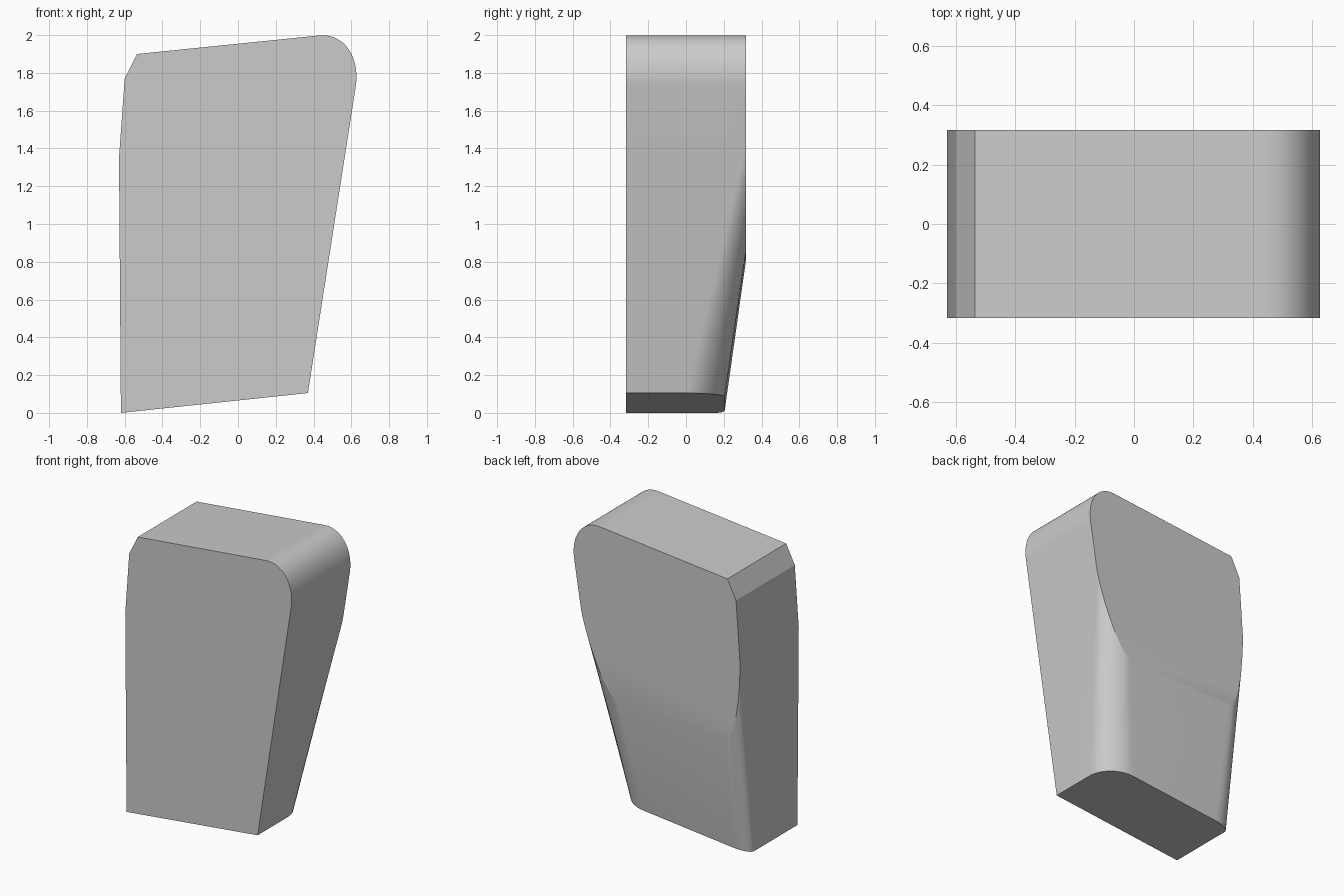
import bpy, bmesh, math
from mathutils import Vector

if "Cube" in bpy.data.objects:
    bpy.data.objects.remove(bpy.data.objects["Cube"])

HALF = 0.317   # half depth
N = 14         # segments per rounded corner


def corner(start, end):
    """Quarter ellipse leaving a side face at start, meeting the back at end."""
    (xs, ys), (xe, ye) = start, end
    return [(xe + (xs - xe) * math.cos(t), ys + (ye - ys) * math.sin(t))
            for t in (i * math.pi / 2 / N for i in range(N + 1))]


def section(left, right, z_of_x):
    """Plan outline: straight front, two rounded back corners."""
    pts = [(left[0][0], -HALF), (right[0][0], -HALF)]
    pts += corner(*right) + corner(*left)[::-1]
    return [(x, y, z_of_x(x)) for x, y in pts]


def bezier(p0, p1, p2, p3, n):
    p0, p1, p2, p3 = map(Vector, (p0, p1, p2, p3))
    return [tuple((1-t)**3*p0 + 3*t*(1-t)**2*p1 + 3*t*t*(1-t)*p2 + t**3*p3)
            for t in (i / n for i in range(n + 1))]


bm = bmesh.new()

# Lower part: tapered loft with rounded back corners
bottom = section(((-0.62, 0.15), (-0.50, 0.205)), ((0.37, 0.0), (0.18, 0.205)),
                 lambda x: (x + 0.62) * 0.106)
top = section(((-0.63, HALF), (-0.51, 0.395)), ((0.575, HALF), (0.37, 0.40)),
              lambda x: 1.35 + (x + 0.63) * 0.058)
lo = [bm.verts.new(p) for p in bottom]
hi = [bm.verts.new(p) for p in top]
bm.faces.new(lo[::-1])
for i in range(len(lo)):
    j = (i + 1) % len(lo)
    bm.faces.new((lo[i], lo[j], hi[j], hi[i]))
bm.faces.new(hi)

# Trim the loft flush with the upper back plane
cut = bmesh.ops.bisect_plane(bm, geom=bm.verts[:] + bm.edges[:] + bm.faces[:], dist=1e-5,
                             plane_co=(0, HALF, 0), plane_no=(0, 1, 0), clear_outer=True)
bmesh.ops.contextual_create(bm, geom=[e for e in cut["geom_cut"]
                                      if isinstance(e, bmesh.types.BMEdge)])
bm.normal_update()
join = [f for f in bm.faces if min(v.co.z for v in f.verts) > 1.3]
bmesh.ops.delete(bm, geom=join, context='FACES_ONLY')

# Upper part: extruded profile with one big rounded corner and one chamfer
zr = 1.35 + 1.205 * 0.058
profile = [(-0.63, 1.35), (0.575, zr)]
profile += bezier((0.622, 1.72), (0.65, 1.885), (0.559, 2.012), (0.43, 1.998), 24)
profile += [(-0.535, 1.9), (-0.60, 1.77)]
front = [bm.verts.new((x, -HALF, z)) for x, z in profile]
back = [bm.verts.new((x, HALF, z)) for x, z in profile]
bm.faces.new(front)
bm.faces.new(back[::-1])
for i in range(1, len(profile)):
    j = (i + 1) % len(profile)
    bm.faces.new((front[i], back[i], back[j], front[j]))

# Weld the two parts into one solid
bmesh.ops.remove_doubles(bm, verts=bm.verts[:], dist=1e-4)
bmesh.ops.dissolve_limit(bm, angle_limit=0.004, verts=bm.verts[:], edges=bm.edges[:])
bmesh.ops.recalc_face_normals(bm, faces=bm.faces[:])
mesh = bpy.data.meshes.new("tapered_block")
bm.to_mesh(mesh)
bm.free()
obj = bpy.data.objects.new("tapered_block", mesh)
bpy.context.collection.objects.link(obj)
bpy.context.view_layer.objects.active = obj
obj.select_set(True)
bpy.ops.object.shade_smooth_by_angle(angle=math.radians(12))
